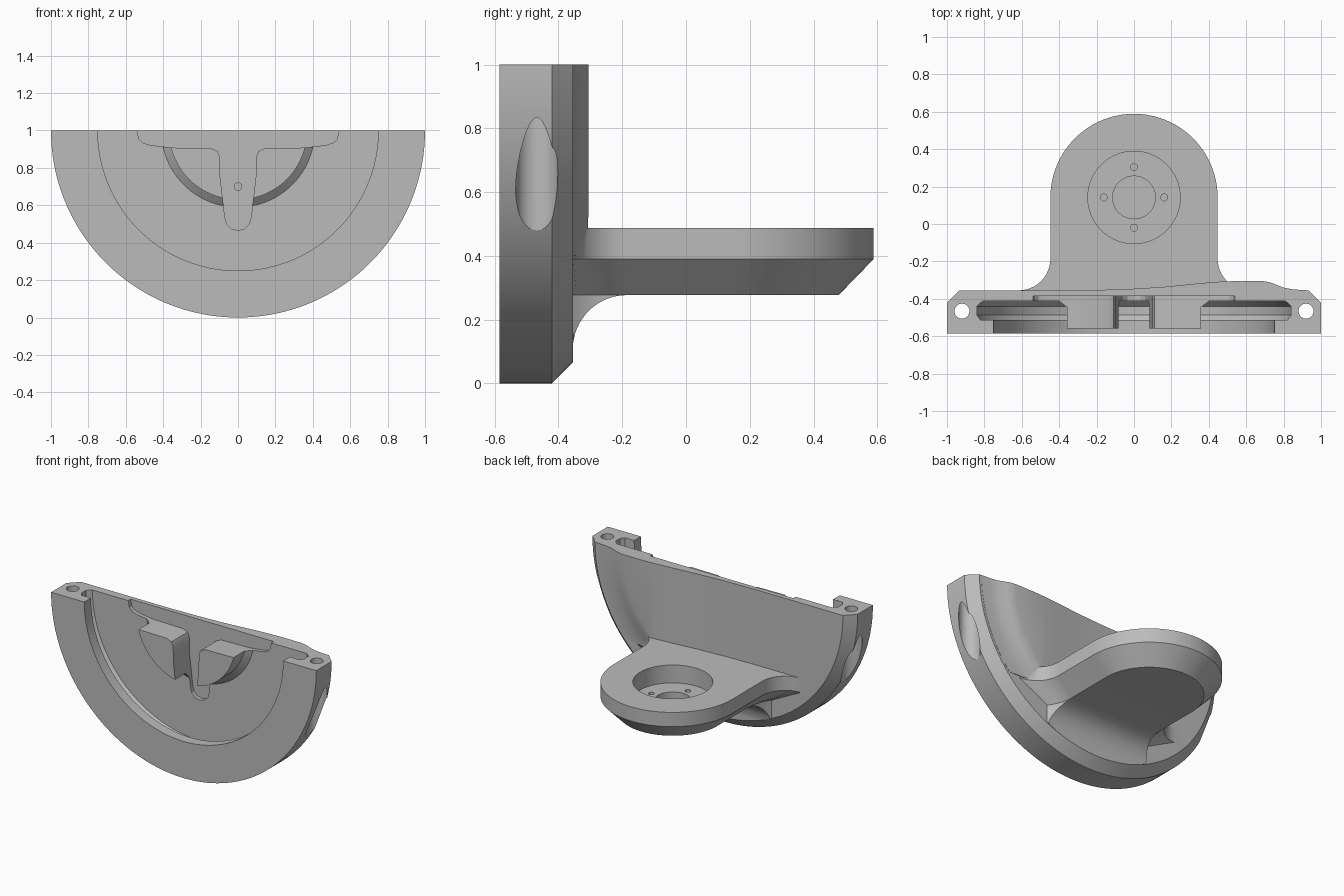
import bpy
import bmesh
from math import sin, cos, pi, asin

cube = bpy.data.objects.get("Cube")
if cube:
    bpy.data.objects.remove(cube, do_unlink=True)

BACK = -0.355    # rear face of the half-round wall
HUB_Y = 0.142    # centre of the round shelf end


def loft(name, rings):
    """Solid skinned through equal-length rings of points, capped at both ends."""
    bm = bmesh.new()
    loops = [[bm.verts.new(p) for p in ring] for ring in rings]
    n = len(loops[0])
    for a, b in zip(loops, loops[1:]):
        for i in range(n):
            j = (i + 1) % n
            bm.faces.new((a[i], a[j], b[j], b[i]))
    bm.faces.new(loops[0])
    bm.faces.new(loops[-1])
    bmesh.ops.recalc_face_normals(bm, faces=bm.faces)
    mesh = bpy.data.meshes.new(name)
    bm.to_mesh(mesh)
    bm.free()
    obj = bpy.data.objects.new(name, mesh)
    bpy.context.collection.objects.link(obj)
    return obj


def lathe(name, profile, n=160):
    """Turn (radius, y) points around the horizontal axis at z = 1."""
    angles = [2 * pi * (i + 0.5) / n for i in range(n)]
    return loft(name, [[(r * cos(a), y, 1 + r * sin(a)) for a in angles]
                       for r, y in profile])


def post(name, x, y, r, z0, z1, n=48):
    """Upright cylinder."""
    ring = [(x + r * cos(2 * pi * i / n), y + r * sin(2 * pi * i / n)) for i in range(n)]
    return loft(name, [[(u, v, z) for u, v in ring] for z in (z0, z1)])


def combine(target, tool, operation):
    mod = target.modifiers.new(operation.lower(), 'BOOLEAN')
    mod.operation, mod.solver, mod.object = operation, 'EXACT', tool
    graph = bpy.context.evaluated_depsgraph_get()
    mesh = bpy.data.meshes.new_from_object(target.evaluated_get(graph))
    target.modifiers.clear()
    target.data = mesh
    bpy.data.objects.remove(tool, do_unlink=True)


def mirrored(half):
    return half + [(-u, v) for u, v in reversed(half)]


def shelf_outline(inset):
    """Round-ended tongue with fillets flaring into the wall."""
    fillet, steps = 0.17, 12
    r = fillet + inset
    start = asin(fillet / r)
    half = [(0.617 - r * cos(start), BACK - 0.03)]
    for i in range(steps + 1):
        a = pi + start * (1 - i / steps)
        half.append((0.617 + r * cos(a), -0.185 + r * sin(a)))
    rad = 0.447 - inset
    half += [(rad * cos(pi / 2 * i / 32), HUB_Y + rad * sin(pi / 2 * i / 32))
             for i in range(32)]
    return mirrored(half)


def level(outline, z):
    return [(x, y, z) for x, y in outline]


# Half-round wall with rear chamfer and undercut front recess
body = lathe("bracket_body", [(0.3, -0.585), (1, -0.585), (1, -0.42),
                              (0.935, BACK), (0.3, BACK)])
combine(body, lathe("recess", [(0.75, -0.7), (0.75, -0.513), (0.82, -0.513), (0.84, -0.487),
                               (0.84, -0.44), (0.81, -0.412)]), 'DIFFERENCE')

# Round boss in the recess, flared at its foot
combine(body, lathe("boss", [(0.37, -0.56), (0.37, -0.445), (0.41, -0.412),
                             (0.41, -0.39)]), 'UNION')

# Thickened area on the rear left, following the rim
ramp = [(-0.25, -0.37), (-0.25, -0.354), (-0.05, -0.349), (0.15, -0.337), (0.35, -0.317),
        (0.45, -0.309), (0.54, -0.305), (0.95, -0.305), (0.95, -0.37)]
pad = loft("rear_pad", [level(ramp, z) for z in (0.4, 1.1)])
combine(pad, lathe("pad_rim", [(0.92, -0.39), (0.92, -0.354), (0.85, -0.35), (0.8, -0.34),
                               (0.75, -0.32), (0.72, -0.31), (0.68, -0.304), (0.68, -0.29)]),
        'INTERSECT')
combine(body, pad, 'UNION')

# Shelf with chamfered underside
shelf = loft("shelf", [level(shelf_outline(d), z)
                       for z, d in ((0.487, 0), (0.39, 0), (0.277, 0.11))])

# Curved gusset under the shelf
gusset = loft("gusset", [level(shelf_outline(0.11), z) for z in (0.05, 0.29)])
side = [(BACK - 0.02, 0.3), (-0.18, 0.3)]
side += [(-0.185 - 0.17 * sin(pi / 2 * i / 16), 0.107 + 0.17 * cos(pi / 2 * i / 16))
         for i in range(17)]
side.append((BACK - 0.02, 0.107))
combine(gusset, loft("gusset_side", [[(x, y, z) for y, z in side] for x in (-0.6, 0.6)]),
        'INTERSECT')
combine(gusset, lathe("gusset_rim", [(0.934, -0.42), (0.934, 0)]), 'INTERSECT')
combine(shelf, gusset, 'UNION')
combine(body, shelf, 'UNION')

# T-shaped slot through the boss and into the recess floor
tee = [(0, 0.466), (0.035, 0.475), (0.06, 0.5), (0.07, 0.535), (0.095, 0.75), (0.097, 0.86),
       (0.11, 0.89), (0.145, 0.905), (0.36, 0.908), (0.47, 0.922), (0.51, 0.935),
       (0.53, 0.955), (0.54, 1.0), (0.54, 1.1)]
tee = tee + [(-x, z) for x, z in reversed(tee[1:])]
combine(body, loft("tee_slot", [[(x, y, z) for x, z in tee] for y in (-0.7, -0.386)]),
        'DIFFERENCE')

# Small blind hole in the slot
pin = [(0.02 * cos(pi * i / 12), 0.7 + 0.02 * sin(pi * i / 12)) for i in range(24)]
combine(body, loft("pin_hole", [[(x, y, z) for x, z in pin] for y in (-0.45, -0.37)]),
        'DIFFERENCE')

# Stepped seat in the shelf: counterbore, centre hole, four screw holes
holes = [(0, 0, 0.247, 0.365), (0, 0, 0.114, 0.31)]
holes += [(0.162 * cos(pi / 2 * i), 0.162 * sin(pi / 2 * i), 0.018, 0.32) for i in range(4)]
for x, y, r, floor in holes:
    combine(body, post("shelf_hole", x, HUB_Y + y, r, floor, 0.6, 64), 'DIFFERENCE')

# Bolt holes at both ends, opening out through the rim
for s in (-1, 1):
    combine(body, post("bolt_hole", s * 0.92, -0.466, 0.04, 0.9, 1.2), 'DIFFERENCE')
    combine(body, post("bolt_channel", s * 0.92, -0.468, 0.066, -0.1, 0.957), 'DIFFERENCE')

# Trim everything above the flat top
square = [(-1.5, -1), (1.5, -1), (1.5, 1), (-1.5, 1)]
combine(body, loft("top_trim", [level(square, z) for z in (1, 2.5)]), 'DIFFERENCE')

# Single grey finish
grey = bpy.data.materials.new("plain_grey")
grey.use_nodes = True
grey.diffuse_color = (0.5, 0.5, 0.5, 1)
grey.node_tree.nodes["Principled BSDF"].inputs["Base Color"].default_value = (0.5, 0.5, 0.5, 1)
body.data.materials.clear()
body.data.materials.append(grey)

bpy.ops.object.select_all(action='DESELECT')
body.select_set(True)
bpy.context.view_layer.objects.active = body
bpy.ops.object.shade_smooth_by_angle(angle=pi / 7)
